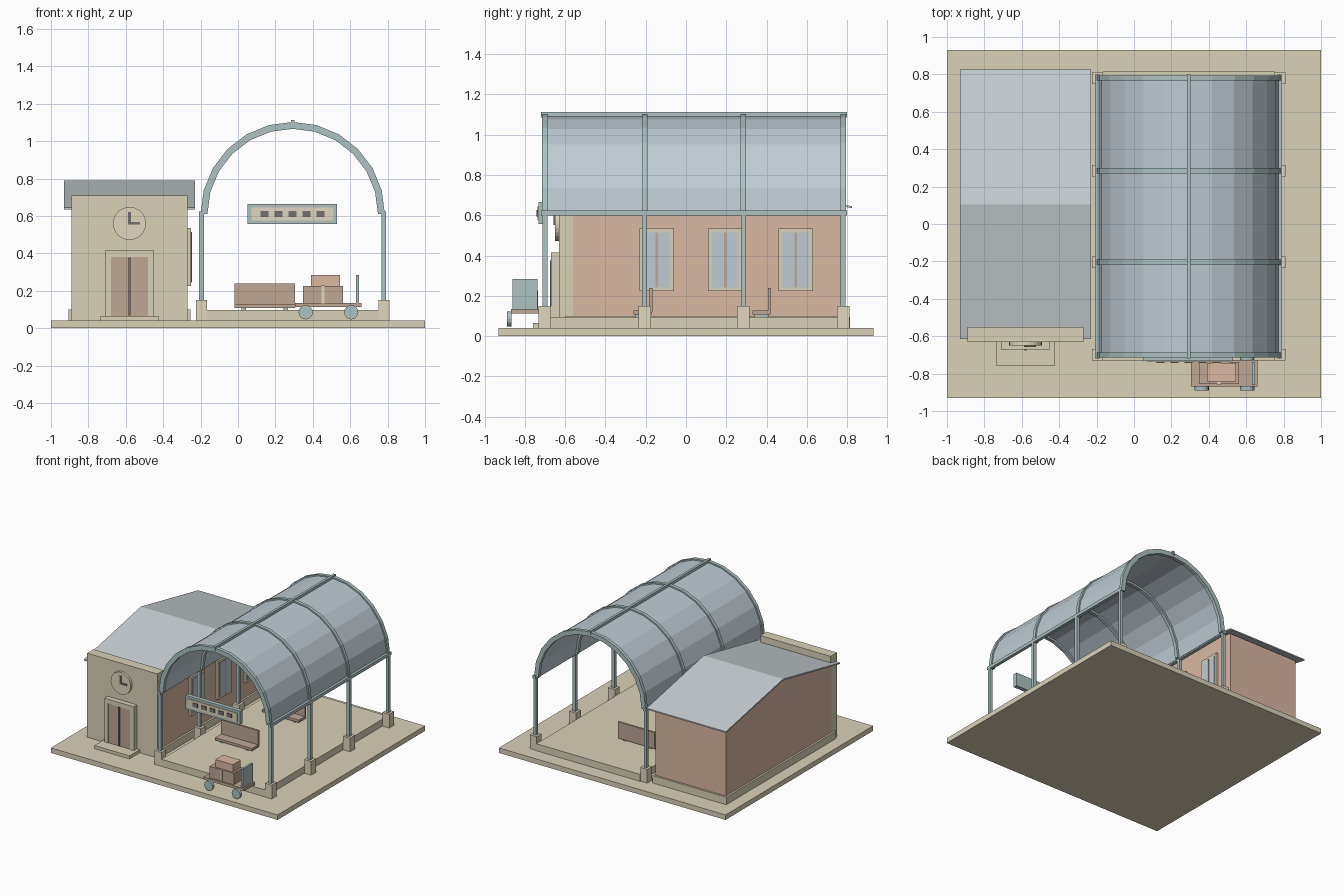
import bpy
from math import sin, cos, pi


def mat(name, r, g, b):
    m = bpy.data.materials.new(name)
    m.diffuse_color = (r, g, b, 1)
    return m


STONE = mat("stone", 0.70, 0.64, 0.47)
CREAM = mat("cream", 0.76, 0.68, 0.51)
BRICK = mat("brick", 0.70, 0.48, 0.36)
WOOD = mat("wood", 0.52, 0.39, 0.30)
STEEL = mat("steel", 0.42, 0.54, 0.54)
SLATE = mat("slate", 0.57, 0.62, 0.64)
GLASS = mat("glass", 0.52, 0.60, 0.66)
DARK = mat("dark", 0.17, 0.16, 0.17)


def mesh(name, verts, faces, m):
    me = bpy.data.meshes.new(name)
    me.from_pydata(verts, [], faces)
    me.materials.append(m)
    ob = bpy.data.objects.new(name, me)
    bpy.context.collection.objects.link(ob)
    return ob


def prism(name, profile, a, b, m, axis="y"):
    """Extrude a closed profile from a to b: (x, z) along y, or (y, z) along x."""
    if axis == "x":
        pt = lambda p, t: (t, p[0], p[1])
    else:
        pt = lambda p, t: (p[0], t, p[1])
    n = len(profile)
    verts = [pt(p, t) for t in (a, b) for p in profile]
    faces = [(i, (i + 1) % n, n + (i + 1) % n, n + i) for i in range(n)]
    faces += [tuple(range(n))[::-1], tuple(range(n, 2 * n))]
    ob = mesh(name, verts, faces, m)
    bpy.context.view_layer.objects.active = ob
    bpy.ops.object.mode_set(mode="EDIT")
    bpy.ops.mesh.select_all(action="SELECT")
    bpy.ops.mesh.normals_make_consistent(inside=False)
    bpy.ops.object.mode_set(mode="OBJECT")
    return ob


def box(name, x0, x1, y0, y1, z0, z1, m):
    return prism(name, [(x0, z0), (x1, z0), (x1, z1), (x0, z1)], y0, y1, m)


def disc(name, x, z, r, y0, y1, m, n=20):
    return prism(name, [(x + r * cos(2 * pi * i / n), z + r * sin(2 * pi * i / n))
                        for i in range(n)], y0, y1, m)


CX, SPRING, SEG = 0.2925, 0.61, 12


def arch(name, r_out, r_in, y0, y1, m):
    pts = [(CX + r * cos(pi * i / SEG), SPRING + r * sin(pi * i / SEG))
           for r, order in ((r_out, range(SEG + 1)), (r_in, range(SEG, -1, -1)))
           for i in order]
    return prism(name, pts, y0, y1, m)


# Ground slab and platform
box("ground_slab", -1, 1, -0.93, 0.93, 0, 0.04, STONE)
box("platform", -0.165, 0.75, -0.73, 0.815, 0.04, 0.096, STONE)

# Station building: plinth, gabled brick body, stone facade
box("plinth", -0.905, -0.255, -0.60, 0.785, 0.04, 0.10, STONE)
prism("brick_body", [(-0.56, 0.04), (0.77, 0.04), (0.77, 0.64), (0.105, 0.782), (-0.56, 0.64)],
      -0.89, -0.27, BRICK, "x")
box("facade", -0.89, -0.27, -0.63, -0.55, 0.04, 0.71, STONE)
prism("gable_roof", [(-0.615, 0.635), (0.105, 0.778), (0.825, 0.635),
                     (0.825, 0.645), (0.105, 0.79), (-0.615, 0.645)],
      -0.93, -0.23, SLATE, "x")

# Door and step
DX = -0.58
box("door_step", DX - 0.155, DX + 0.155, -0.76, -0.63, 0.04, 0.065, STONE)
for s in (-1, 1):
    a, b = sorted((DX + s * 0.13, DX + s * 0.098))
    box("door_jamb", a, b, -0.67, -0.63, 0.065, 0.38, STONE)
box("door_lintel", DX - 0.13, DX + 0.13, -0.67, -0.63, 0.38, 0.415, STONE)
box("door", DX - 0.098, DX + 0.098, -0.665, -0.63, 0.065, 0.38, WOOD)
box("door_gap", DX - 0.005, DX + 0.005, -0.675, -0.66, 0.068, 0.377, DARK)

# Clock
disc("clock_face", DX, 0.56, 0.088, -0.65, -0.63, CREAM, 24)
box("clock_minute_hand", DX - 0.007, DX + 0.007, -0.657, -0.65, 0.553, 0.62, DARK)
box("clock_hour_hand", DX - 0.007, DX + 0.055, -0.657, -0.65, 0.553, 0.567, DARK)

# Platform-side windows
for y in (-0.145, 0.195, 0.545):
    box("window_frame", -0.27, -0.252, y - 0.086, y + 0.086, 0.225, 0.535, STONE)
    box("window_glass", -0.26, -0.249, y - 0.066, y + 0.066, 0.243, 0.515, GLASS)
    box("window_mullion", -0.26, -0.245, y - 0.006, y + 0.006, 0.243, 0.515, WOOD)

# Train shed: columns, ribs, vault and beams
for y in (-0.70, -0.205, 0.285, 0.78):
    for s in (-1, 1):
        x = CX + s * 0.4875
        box("column_base", x - 0.03, x + 0.03, y - 0.031, y + 0.031, 0.04, 0.15, CREAM)
        box("column", x - 0.0125, x + 0.0125, y - 0.0125, y + 0.0125, 0.15, 0.615, STEEL)
    arch("arch_rib", 0.4925, 0.456, y - 0.014, y + 0.014, STEEL)
arch("vault_skin", 0.482, 0.472, -0.71, 0.79, GLASS)
for s in (-1, 1):
    x = CX + s * 0.4875
    box("eave_beam", x - 0.0125, x + 0.0125, -0.72, 0.80, 0.60, 0.625, STEEL)
box("ridge_beam", CX - 0.01, CX + 0.01, -0.72, 0.80, 1.085, 1.112, STEEL)

# Hanging sign with blank panels
box("sign_frame", 0.052, 0.53, -0.733, -0.70, 0.557, 0.665, STEEL)
box("sign_panel", 0.072, 0.51, -0.738, -0.73, 0.577, 0.645, CREAM)
for i in range(5):
    x = 0.291 + (i - 2) * 0.075
    box("sign_mark", x - 0.021, x + 0.021, -0.742, -0.735, 0.595, 0.627, DARK)

# Benches
for y in (-0.175, 0.415):
    box("bench_seat", -0.02, 0.305, y - 0.085, y + 0.005, 0.108, 0.128, WOOD)
    box("bench_back", -0.02, 0.305, y - 0.008, y + 0.008, 0.12, 0.24, WOOD)
    for x in (0.03, 0.255):
        box("bench_leg", x - 0.012, x + 0.012, y - 0.075, y - 0.005, 0.095, 0.11, STEEL)

# Luggage cart with cases
box("cart_deck", 0.305, 0.66, -0.868, -0.728, 0.113, 0.135, WOOD)
box("cart_handle", 0.632, 0.648, -0.862, -0.738, 0.13, 0.285, STEEL)
for x in (0.362, 0.605):
    for y in (-0.878, -0.718):
        disc("cart_wheel", x, 0.085, 0.038, y - 0.011, y + 0.011, STEEL, 16)
box("large_case", 0.348, 0.562, -0.856, -0.738, 0.135, 0.225, WOOD)
box("case_strap", 0.446, 0.463, -0.86, -0.735, 0.135, 0.227, CREAM)
box("small_case", 0.39, 0.545, -0.842, -0.744, 0.225, 0.285, BRICK)
